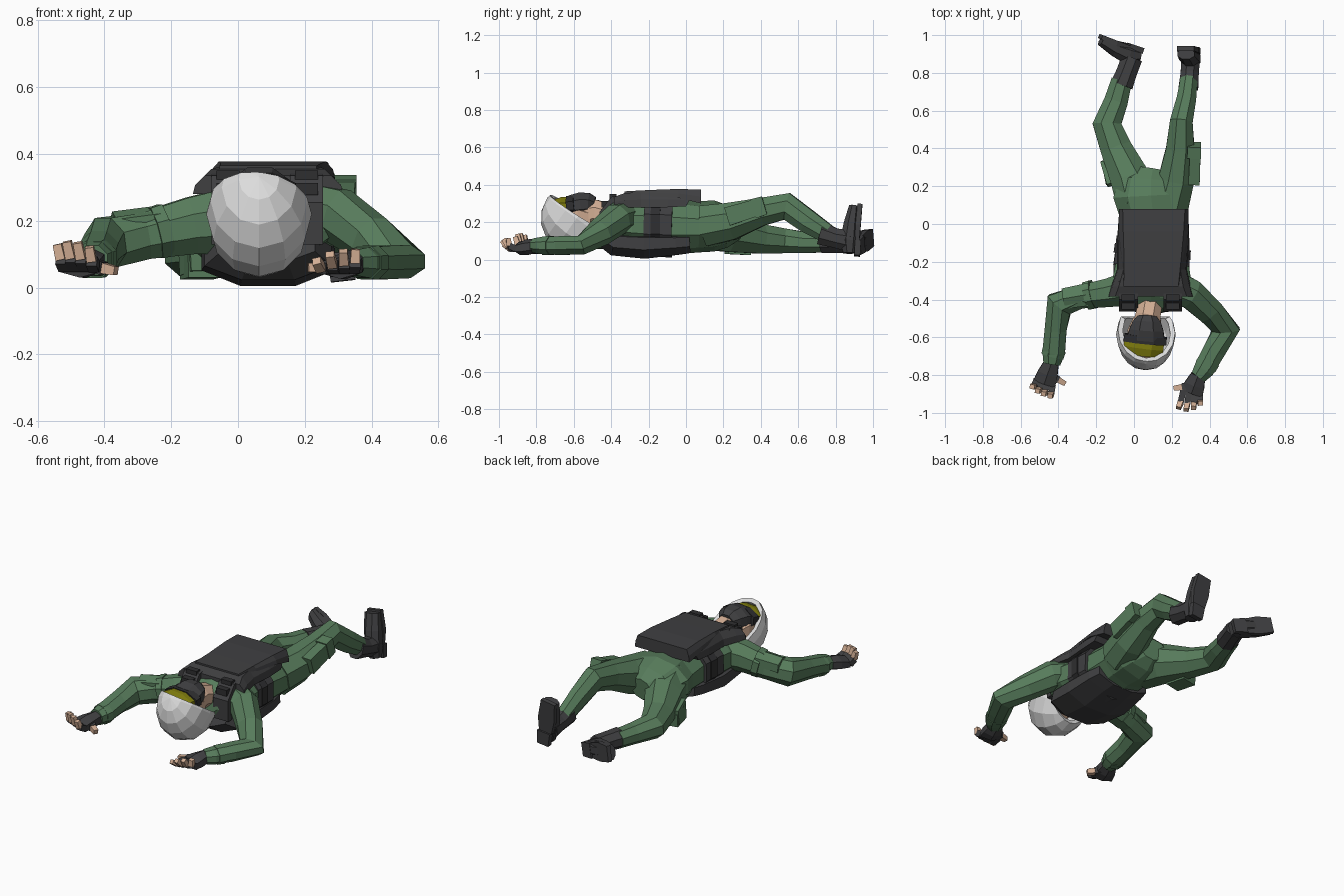
import bpy, bmesh, math
from mathutils import Vector, Matrix


def material(name, r, g, b):
    m = bpy.data.materials.new(name)
    m.diffuse_color = (r, g, b, 1)
    return m


GREEN = material("green cloth", .095, .2, .105)
DARK = material("dark grey gear", .05, .05, .053)
BLACK = material("black straps", .028, .028, .03)
SKIN = material("skin", .66, .43, .3)
HELMET = material("light grey shell", .72, .72, .72)
YELLOW = material("yellow lens", .21, .2, .004)


def finish(bm, name, mat):
    bmesh.ops.recalc_face_normals(bm, faces=bm.faces)
    me = bpy.data.meshes.new(name)
    bm.to_mesh(me)
    bm.free()
    me.materials.append(mat)
    ob = bpy.data.objects.new(name, me)
    bpy.context.collection.objects.link(ob)
    return ob


def tube(name, mat, secs, n=8, up=(0, 0, 1)):
    """Loft through sections (x, y, z, half width, half height); n=4 gives a block."""
    bm, up = bmesh.new(), Vector(up)
    pts = [Vector(s[:3]) for s in secs]
    k, rings = 1 / math.cos(math.pi / n), []
    for i, s in enumerate(secs):
        t = Vector()
        if i:
            t += (pts[i] - pts[i - 1]).normalized()
        if i < len(pts) - 1:
            t += (pts[i + 1] - pts[i]).normalized()
        side = t.cross(up).normalized()
        top = side.cross(t).normalized()
        rings.append([bm.verts.new(pts[i] + side * s[3] * k * math.cos(a) + top * s[4] * k * math.sin(a))
                      for a in [(j + .5) * math.tau / n for j in range(n)]])
    for a, b in zip(rings, rings[1:]):
        for j in range(n):
            bm.faces.new((a[j], a[(j + 1) % n], b[(j + 1) % n], b[j]))
    bm.faces.new(rings[0])
    bm.faces.new(rings[-1])
    return finish(bm, name, mat)


def shell(name, mat, secs):
    """Chest shell through sections (y, x centre, wide half, low z, narrow half, top z)."""
    bm = bmesh.new()
    rings = [[bm.verts.new((x + sx, y, z)) for sx, z in
              ((-w, lo), (-w * .97, (lo + hi) / 2), (-t, hi), (t, hi), (w * .97, (lo + hi) / 2), (w, lo))]
             for y, x, w, lo, t, hi in secs]
    for a, b in zip(rings, rings[1:]):
        for j in range(6):
            bm.faces.new((a[j], a[(j + 1) % 6], b[(j + 1) % 6], b[j]))
    bm.faces.new(rings[0])
    bm.faces.new(rings[-1])
    return finish(bm, name, mat)


# Torso and hips
tube("torso", GREEN, [(.085, -.45, .21, .1, .07), (.09, -.40, .2, .2, .115), (.095, -.28, .19, .205, .145),
                      (.1, -.1, .18, .175, .15), (.1, .06, .175, .18, .13), (.09, .15, .18, .2, .13),
                      (.09, .23, .175, .17, .105), (.1, .29, .17, .08, .06)], 10)

# Vest: back shell, side band, chest panel, shoulder straps
tube("vest_back", DARK, [(.09, -.44, .13, .14, .06), (.09, -.38, .095, .19, .075), (.09, -.22, .085, .2, .08),
                         (.1, -.05, .09, .185, .065), (.1, .02, .095, .17, .06)], 8)
tube("vest_side_band", DARK, [(.095, -.22, .19, .2, .165), (.1, -.07, .185, .193, .165)], 10)
tube("vest_buckle_strap", BLACK, [(.095, -.17, .19, .204, .16), (.1, -.12, .19, .202, .16)], 10)
shell("vest_chest", DARK, [(-.385, .09, .225, .28, .19, .335), (-.33, .09, .21, .28, .17, .355),
                           (-.24, .095, .185, .28, .15, .362), (-.1, .1, .19, .28, .16, .365),
                           (0, .103, .187, .285, .16, .36), (.02, .103, .183, .32, .16, .36)])
shell("vest_front_plate", DARK, [(-.33, .09, .15, .335, .145, .365), (-.2, .098, .165, .34, .15, .372),
                                 (-.04, .103, .187, .33, .16, .378), (.08, .105, .184, .3, .165, .374)])
for x in (-.03, .205):
    tube("vest_shoulder_strap", DARK, [(x, -.3, .335, .05, .018), (x, -.39, .32, .05, .018),
                                       (x, -.445, .25, .05, .018), (x, -.44, .13, .05, .018)], 4, (0, -.6, .8))
    for y in (-.39, -.435):
        tube("strap_clip", BLACK, [(x - .035, y, .332 + (y + .39) * .8, .018, .018),
                                   (x + .035, y, .332 + (y + .39) * .8, .018, .018)], 4)

# Neck, head, mask and goggles
tube("neck", SKIN, [(.09, -.39, .23, .065, .06), (.075, -.48, .25, .066, .07), (.065, -.56, .24, .08, .075)])
tube("head", SKIN, [(.07, -.5, .22, .07, .06), (.06, -.57, .225, .095, .1), (.055, -.66, .22, .095, .095),
                    (.05, -.71, .2, .06, .06)])
tube("face_mask", DARK, [(.07, -.49, .29, .05, .045), (.068, -.52, .295, .075, .06), (.066, -.56, .295, .09, .065),
                         (.062, -.61, .285, .1, .06)])
tube("goggle_frame", BLACK, [(.062, -.59, .29, .112, .056), (.058, -.63, .285, .115, .055)], 8)
tube("goggle_lens", YELLOW, [(.055, -.62, .28, .105, .055), (.05, -.655, .28, .106, .055),
                             (.046, -.69, .272, .1, .05)], 8)

# Helmet: faceted dome cut by a slanted face opening, with thickness
bm = bmesh.new()
bmesh.ops.create_uvsphere(bm, u_segments=12, v_segments=8, radius=1,
                          matrix=Matrix.Translation((.063, -.585, .22)) @ Matrix.Rotation(.95, 4, 'X')
                          @ Matrix.Diagonal((.158, .192, .192, 1)))
for co, no in (((.05, -.6, .268), (.1, .53, .85)), ((.06, -.49, .2), (0, 1, 0))):
    bmesh.ops.bisect_plane(bm, geom=bm.verts[:] + bm.edges[:] + bm.faces[:], plane_co=co, plane_no=no,
                           clear_outer=True)
helmet = finish(bm, "helmet", HELMET)
mod = helmet.modifiers.new("thickness", 'SOLIDIFY')
mod.thickness = .026
mod.offset = -1

# Arms with pockets and cuffs
tube("arm_left_side", GREEN, [(-.02, -.34, .2, .09, .1), (-.14, -.365, .185, .075, .085),
                              (-.28, -.385, .155, .062, .07), (-.395, -.425, .135, .075, .075),
                              (-.415, -.56, .11, .058, .06), (-.425, -.68, .088, .06, .055),
                              (-.435, -.74, .082, .045, .045)])
tube("arm_pocket", GREEN, [(-.23, -.37, .2, .06, .04), (-.37, -.395, .18, .055, .042)], 6)
tube("arm_strap", GREEN, [(-.215, -.372, .172, .076, .08), (-.25, -.38, .163, .074, .077)])
tube("arm_cuff", GREEN, [(-.422, -.665, .088, .062, .057), (-.432, -.7, .084, .06, .055)])
tube("arm_right_side", GREEN, [(.2, -.33, .23, .09, .085), (.3, -.37, .215, .078, .08), (.4, -.46, .145, .07, .07),
                               (.487, -.56, .078, .073, .052), (.425, -.67, .075, .06, .05),
                               (.37, -.77, .075, .055, .045), (.34, -.81, .075, .042, .038)])
tube("arm_cuff", GREEN, [(.4, -.72, .075, .059, .051), (.378, -.757, .075, .059, .049)])


# Hands: glove palm, half gloved fingers with bare tips, thumb
def hand(wrist, knuckle, tips, thumb, spread):
    w, kn = Vector(wrist), Vector(knuckle)
    mid = w.lerp(kn, .55)
    tube("glove_palm", DARK, [(*w, .038, .034), (*mid, .054, .036), (*kn, .06, .028)], 6)
    across = Vector((0, 0, 1)).cross(kn - w).normalized()
    for i, tip in enumerate(tips):
        base = kn + across * spread * (i - 1.5)
        tip = Vector(tip)
        joint = base.lerp(tip, .5) - Vector((0, .014, .012))
        tube("glove_finger", DARK, [(*base, .016, .018), (*joint, .016, .016)], 4)
        tube("finger_tip", SKIN, [(*joint, .0145, .015), (*tip, .013, .012)], 4, (0, .7, .7))
    th = Vector(thumb)
    joint = mid.lerp(th, .6)
    tube("glove_thumb", DARK, [(*mid, .024, .024), (*joint, .019, .019)], 4)
    tube("thumb_tip", SKIN, [(*joint, .016, .016), (*th, .013, .013)], 4)


hand((-.435, -.73, .08), (-.475, -.845, .062),
     [(-.54, -.862, .13), (-.512, -.885, .138), (-.48, -.9, .135), (-.445, -.912, .122)], (-.365, -.845, .05), .031)
hand((.34, -.8, .075), (.305, -.895, .058),
     [(.235, -.975, .08), (.275, -.985, .1), (.315, -.975, .11), (.352, -.95, .115)], (.21, -.87, .06), .031)

# Legs: one knee raised, the other lying flat and turned out
tube("leg_right_side", GREEN, [(.19, .1, .18, .1, .11), (.225, .24, .205, .095, .1), (.245, .4, .255, .075, .075),
                               (.25, .54, .285, .06, .072), (.275, .65, .205, .052, .062), (.29, .76, .135, .045, .05)])
tube("leg_left_side", GREEN, [(.01, .1, .17, .1, .115), (-.02, .24, .145, .105, .105), (-.095, .4, .11, .083, .078),
                              (-.143, .53, .1, .076, .066), (-.095, .65, .09, .063, .055), (-.065, .76, .09, .055, .05)])
# Thigh pockets
tube("thigh_pocket", GREEN, [(.318, .22, .23, .03, .05), (.325, .4, .285, .028, .045)], 4)
tube("thigh_pocket_flap", GREEN, [(.318, .36, .272, .037, .053), (.32, .42, .29, .035, .05)], 4)
tube("thigh_pocket", GREEN, [(-.115, .21, .1, .028, .05), (-.15, .33, .08, .028, .045)], 4)
tube("thigh_pocket_flap", GREEN, [(-.1, .22, .075, .05, .045), (-.125, .34, .062, .05, .038)], 4)

# Boots: shaft, foot and sole
tube("boot_shaft", DARK, [(.288, .72, .14, .052, .06), (.295, .8, .115, .048, .052), (.3, .88, .1, .05, .06)])
tube("boot_foot", DARK, [(.312, .875, .035, .035, .035), (.305, .875, .1, .047, .05), (.29, .885, .19, .05, .042),
                         (.275, .9, .285, .045, .028)], 8, (0, -1, 0))
tube("boot_sole", DARK, [(.3, .915, .1, .042, .012), (.29, .92, .18, .054, .014),
                         (.272, .93, .292, .046, .013)], 4, (0, -1, 0))
tube("boot_heel", DARK, [(.315, .915, .02, .037, .016), (.306, .92, .1, .042, .016)], 4, (0, -1, 0))
tube("boot_shaft", DARK, [(-.065, .735, .09, .06, .055), (-.04, .8, .088, .055, .052), (-.01, .88, .085, .055, .05)])
tube("boot_foot", DARK, [(.03, .89, .07, .038, .036), (-.03, .9, .085, .055, .048), (-.1, .93, .1, .042, .05),
                         (-.175, .97, .118, .026, .044)], 8)
tube("boot_sole", DARK, [(-.03, .935, .082, .012, .045), (-.1, .96, .1, .014, .055),
                         (-.178, .992, .118, .012, .046)], 4)
tube("boot_heel", DARK, [(.042, .918, .065, .016, .04), (-.03, .942, .082, .016, .045)], 4)
